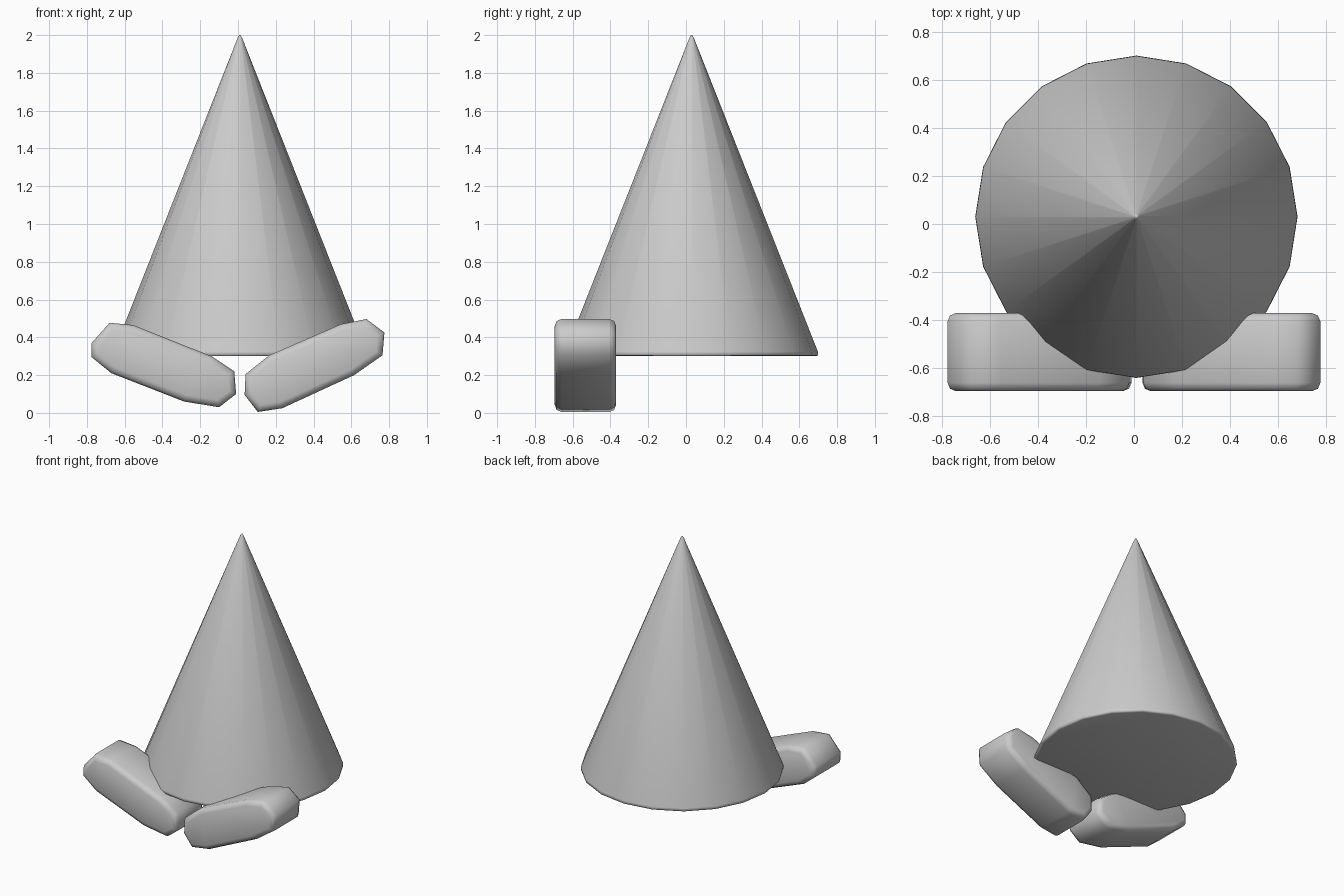
import bpy, bmesh, math

if "Cube" in bpy.data.objects:
    bpy.data.objects.remove(bpy.data.objects["Cube"])


def finish(name, bm, angle):
    bmesh.ops.recalc_face_normals(bm, faces=bm.faces)
    mesh = bpy.data.meshes.new(name)
    bm.to_mesh(mesh)
    bm.free()
    ob = bpy.data.objects.new(name, mesh)
    bpy.context.collection.objects.link(ob)
    bpy.ops.object.select_all(action='DESELECT')
    ob.select_set(True)
    bpy.context.view_layer.objects.active = ob
    bpy.ops.object.shade_smooth_by_angle(angle=math.radians(angle))
    return ob


def cone_body(name, cx, cy, profile, sides=20):
    bm = bmesh.new()
    rings = []
    for r, z in profile:
        rings.append([bm.verts.new((cx + r * math.cos(2 * math.pi * i / sides),
                                    cy + r * math.sin(2 * math.pi * i / sides), z))
                      for i in range(sides)])
    for a, b in zip(rings, rings[1:]):
        for i in range(sides):
            j = (i + 1) % sides
            bm.faces.new((a[i], a[j], b[j], b[i]))
    bm.faces.new(rings[0])
    bm.faces.new(rings[-1])
    return finish(name, bm, 80)


def foot(name, outline, y0=-0.695, y1=-0.37, rim=0.035):
    # Extruded outline with rounded front and back rims
    bm = bmesh.new()
    face = bm.faces.new([bm.verts.new((x, y0, z)) for x, z in outline])
    ext = bmesh.ops.extrude_face_region(bm, geom=[face], use_keep_orig=True)
    for v in ext["geom"]:
        if isinstance(v, bmesh.types.BMVert):
            v.co.y = y1
    edges = [e for e in bm.edges if abs(e.verts[0].co.y - e.verts[1].co.y) < 1e-4]
    bmesh.ops.recalc_face_normals(bm, faces=bm.faces)
    bmesh.ops.bevel(bm, geom=edges, offset=rim, segments=2, profile=0.5,
                    affect='EDGES', clamp_overlap=True)
    return finish(name, bm, 60)


# Cone body with a softened rim
cone_body("cone_body", 0.01, 0.03,
          [(0.655, 0.30), (0.67, 0.305), (0.668, 0.325), (0.012, 1.985), (0.003, 2.0)])

# Two tilted feet under the front
foot("left_foot", [(-0.775, 0.37), (-0.68, 0.477), (-0.555, 0.465), (-0.14, 0.30), (-0.02, 0.22),
                   (-0.01, 0.10), (-0.10, 0.03), (-0.285, 0.06), (-0.67, 0.21), (-0.775, 0.295)])
foot("right_foot", [(0.775, 0.425), (0.68, 0.497), (0.545, 0.47), (0.165, 0.305), (0.04, 0.205),
                    (0.035, 0.095), (0.105, 0.005), (0.235, 0.025), (0.615, 0.20), (0.765, 0.305)])
